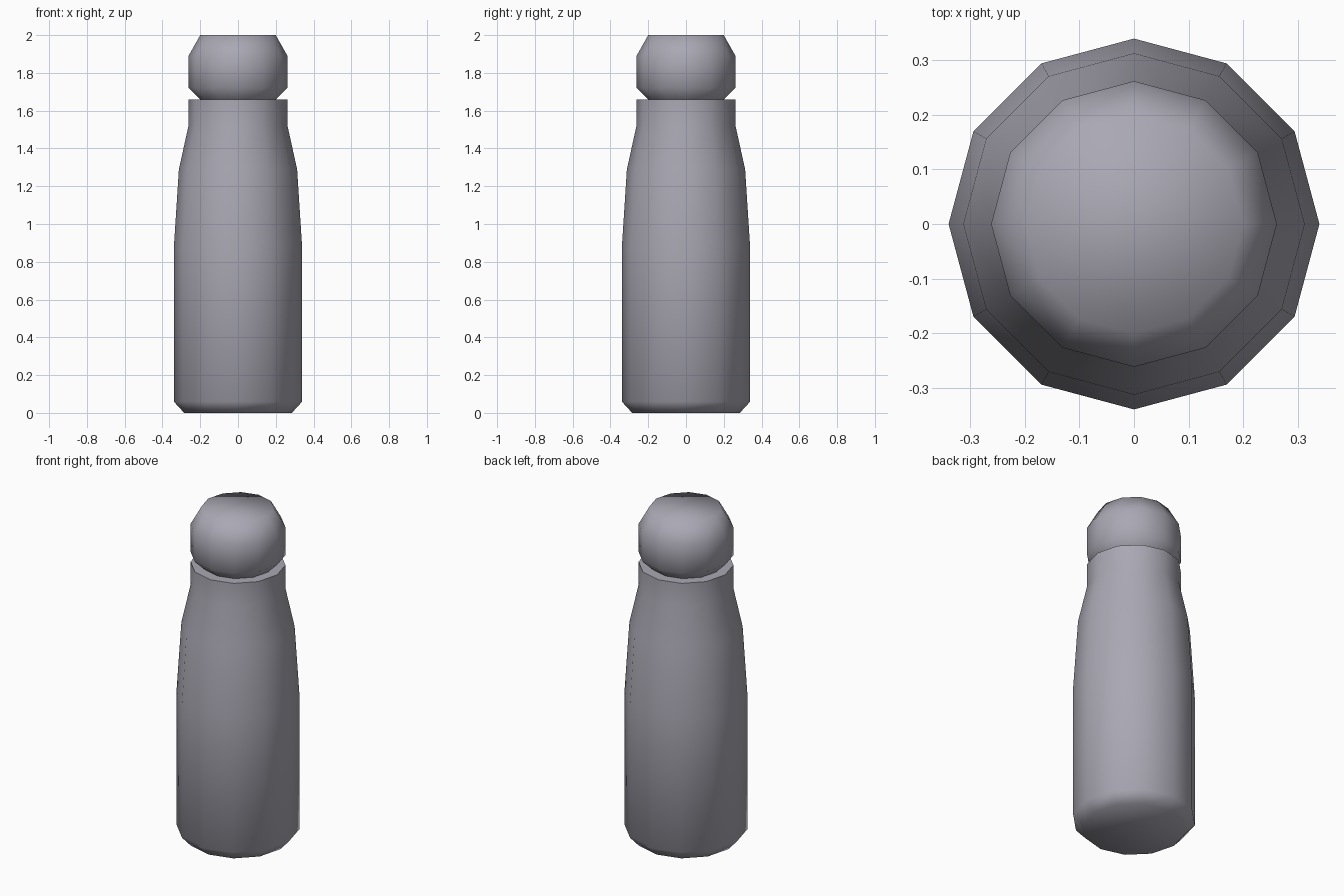
import bpy
import bmesh
import math

cube = bpy.data.objects.get("Cube")
if cube:
    bpy.data.objects.remove(cube, do_unlink=True)

SIDES = 12

metal = bpy.data.materials.new("cool grey metal")
metal.use_nodes = True
metal.diffuse_color = (0.40, 0.39, 0.45, 1)
metal.node_tree.nodes["Principled BSDF"].inputs["Base Color"].default_value = metal.diffuse_color


def turned(name, profile, close_bottom):
    """Stack rings of (radius, height), bridge them and cap the ends."""
    bm = bmesh.new()
    rings = []
    for radius, z in profile:
        angles = [2 * math.pi * i / SIDES for i in range(SIDES)]
        rings.append([bm.verts.new((radius * math.cos(a), radius * math.sin(a), z))
                      for a in angles])
    for low, high in zip(rings, rings[1:]):
        for i in range(SIDES):
            j = (i + 1) % SIDES
            bm.faces.new((low[i], low[j], high[j], high[i]))
    if close_bottom:
        bm.faces.new(rings[0][::-1])
    bm.faces.new(rings[-1])
    mesh = bpy.data.meshes.new(name)
    bm.to_mesh(mesh)
    bm.free()
    mesh.materials.append(metal)
    obj = bpy.data.objects.new(name, mesh)
    bpy.context.collection.objects.link(obj)
    bpy.ops.object.select_all(action="DESELECT")
    obj.select_set(True)
    bpy.context.view_layer.objects.active = obj
    bpy.ops.object.shade_smooth_by_angle(angle=math.radians(70))
    return obj


# Bottle body with chamfered foot, tapered shoulder and flat rim
turned("bottle_body", [(0.285, 0), (0.34, 0.06), (0.34, 0.87), (0.313, 1.29),
                       (0.262, 1.52), (0.262, 1.66)], True)

# Rounded stopper seated on the rim
turned("bottle_cap", [(0.2, 1.66), (0.262, 1.72), (0.262, 1.89), (0.2, 2.0)], False)
